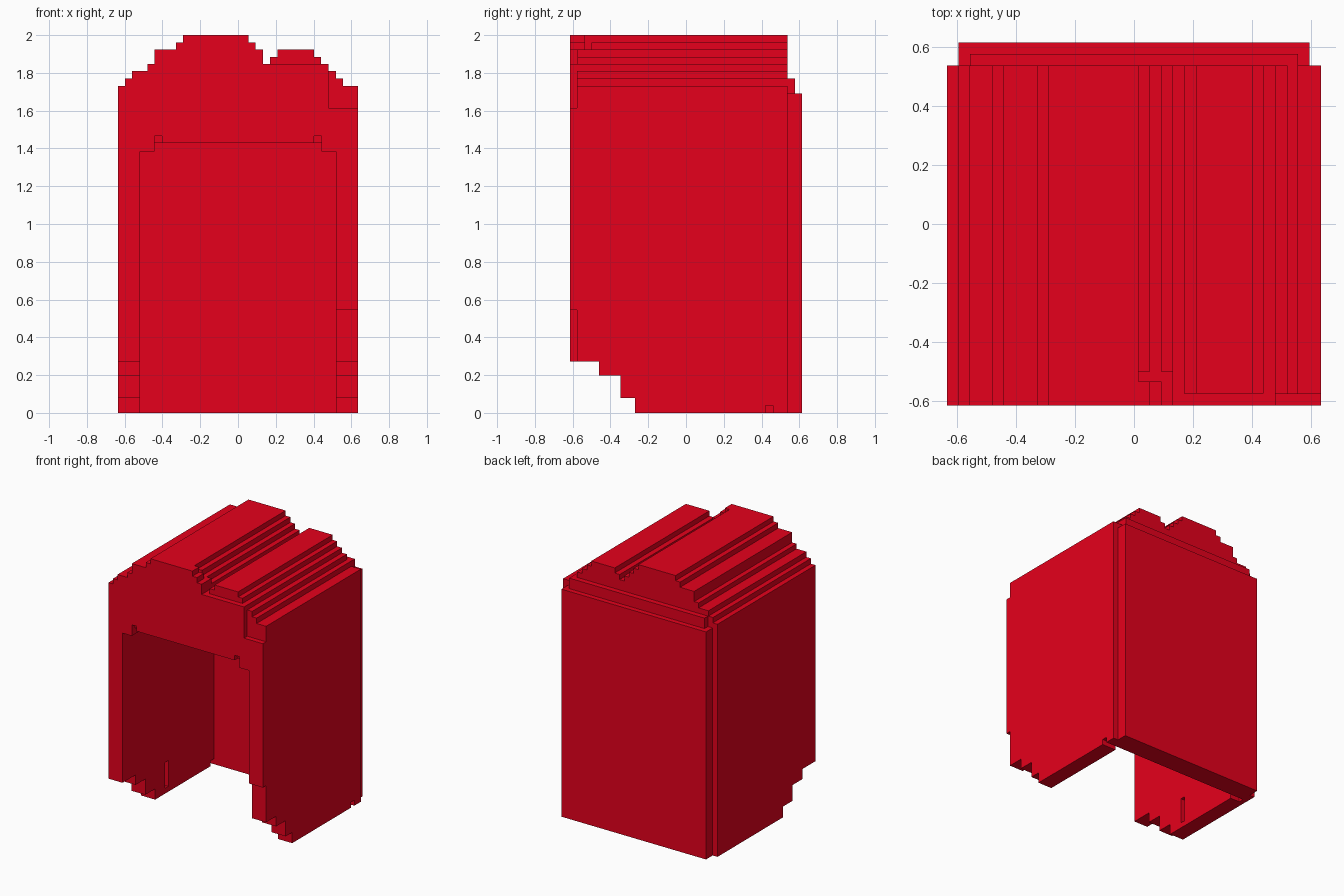
import bpy, bmesh

if "Cube" in bpy.data.objects:
    bpy.data.objects.remove(bpy.data.objects["Cube"])

red = bpy.data.materials.new("shell_red")
red.diffuse_color = (0.79, 0.0, 0.0113, 1)
red.use_nodes = True
red.node_tree.nodes["Principled BSDF"].inputs["Base Color"].default_value = red.diffuse_color

FRONT, REAR, BACK, SIDE = -0.615, 0.537, 0.615, 0.635


def finish(name, bm):
    bmesh.ops.recalc_face_normals(bm, faces=bm.faces)
    me = bpy.data.meshes.new(name)
    bm.to_mesh(me)
    bm.free()
    me.materials.append(red)
    ob = bpy.data.objects.new(name, me)
    bpy.context.scene.collection.objects.link(ob)
    return ob


def extrude_y(name, pts, y0, y1):
    """Prism from an x/z outline."""
    bm = bmesh.new()
    f = bm.faces.new([bm.verts.new((x, y0, z)) for x, z in pts])
    r = bmesh.ops.extrude_face_region(bm, geom=[f])
    for v in r["geom"]:
        if isinstance(v, bmesh.types.BMVert):
            v.co.y = y1
    return finish(name, bm)


def box(name, x0, x1, y0, y1, z0, z1):
    bm = bmesh.new()
    for v in bmesh.ops.create_cube(bm, size=1)["verts"]:
        v.co = ((x0 + x1) / 2 + v.co.x * (x1 - x0),
                (y0 + y1) / 2 + v.co.y * (y1 - y0),
                (z0 + z1) / 2 + v.co.z * (z1 - z0))
    return finish(name, bm)


def cut(target, specs):
    for s in specs:
        c = box("cutter", *s)
        c.hide_render = True
        m = target.modifiers.new("cut", 'BOOLEAN')
        m.operation, m.solver, m.object = 'DIFFERENCE', 'EXACT', c
        bpy.context.view_layer.objects.active = target
        bpy.ops.object.modifier_apply(modifier=m.name)
        bpy.data.objects.remove(c)


# stepped roof outline: (right end of the tread, height), left to right
treads = [(-0.597, 1.73), (-0.56, 1.77), (-0.48, 1.81), (-0.443, 1.847),
          (-0.328, 1.923), (-0.29, 1.962), (0.055, 2.0), (0.093, 1.962),
          (0.132, 1.923), (0.17, 1.847), (0.21, 1.885), (0.403, 1.923),
          (0.44, 1.885), (0.48, 1.847), (0.52, 1.81), (0.557, 1.77), (SIDE, 1.73)]
outline, x = [], -SIDE
for xe, z in treads:
    outline += [(x, z), (xe, z)]
    x = xe
# walls and stepped arch over the opening
outline += [(SIDE, 0), (0.52, 0), (0.52, 1.385), (0.443, 1.385), (0.443, 1.43),
            (-0.443, 1.43), (-0.443, 1.385), (-0.52, 1.385), (-0.52, 0), (-SIDE, 0)]
shell = extrude_y("booth_shell", outline, FRONT, REAR)

e = 0.7
cuts = [
    # stepped front feet, the last step longer on the left
    (-e, e, -e, -0.46, -0.1, 0.272), (-e, e, -e, -0.347, -0.1, 0.197),
    (0, e, -e, -0.27, -0.1, 0.08), (-e, 0, -e, -0.231, -0.1, 0.08),
    # chipped front edge on the right
    (0.48, e, -e, -0.577, 1.615, 1.9), (0.17, 0.5, -e, -0.575, 1.847, 2.1),
    (0.51, e, -e, -0.577, 0.1, 0.545),
    # ridge shifted behind the front
    (0.016, 0.06, -0.535, e, 1.962, 2.1), (0.055, 0.1, -0.535, e, 1.923, 2.1),
    (0.093, 0.14, -0.5, e, 1.885, 2.1), (0.016, 0.06, -0.535, -0.5, 1.923, 2.1),
    # small notches at the base and in the left inner wall
    (0.51, e, 0.42, 0.46, -0.1, 0.04), (-0.597, -0.51, 0.42, 0.46, -0.1, 0.04),
    (-0.558, -0.51, -0.115, -0.077, 0.04, 0.232),
]
# corner notches of the arch
for s in (-1, 1):
    a, b = sorted((s * 0.403, s * 0.443))
    cuts.append((a, b, -e, -0.577, 1.40, 1.467))
cut(shell, cuts)

# back wall: inner layer, outer plate and the raised lip on top
box("back_inner_wall", -0.52, 0.52, 0.46, REAR, 0, 1.43)
box("back_plate", -0.595, 0.595, REAR, BACK, 0, 1.692)
box("back_lip", -0.557, 0.557, REAR, 0.577, 1.692, 1.77)
